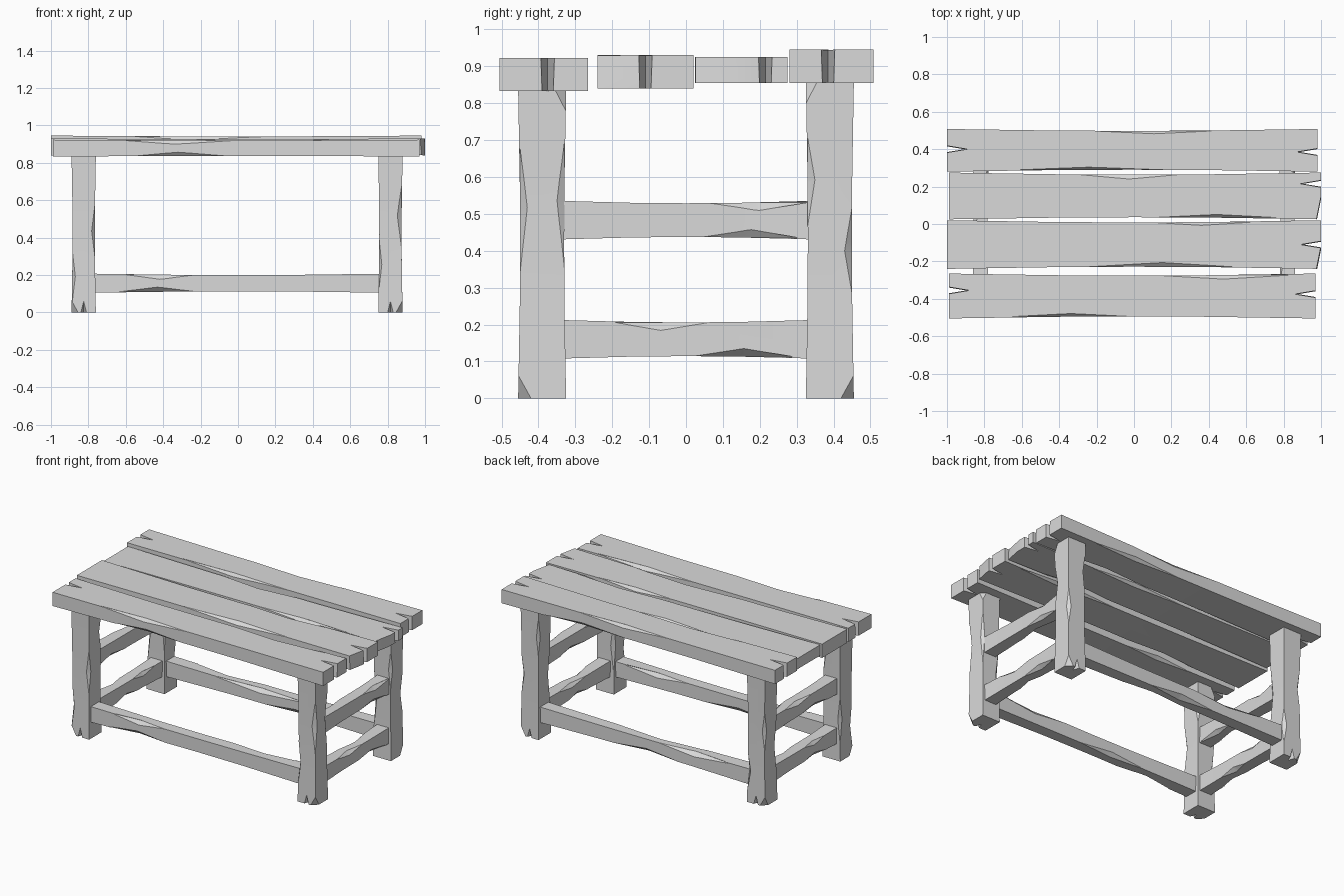
import bpy
import bmesh
import math
import random

cube = bpy.data.objects.get("Cube")
if cube:
    bpy.data.objects.remove(cube, do_unlink=True)

random.seed(4)

grey = bpy.data.materials.new("pale grey wood")
grey.use_nodes = True
colour = (0.7, 0.7, 0.7, 1)
grey.diffuse_color = colour
grey.node_tree.nodes["Principled BSDF"].inputs["Base Color"].default_value = colour


def make_object(name, bm):
    bmesh.ops.recalc_face_normals(bm, faces=bm.faces)
    mesh = bpy.data.meshes.new(name)
    bm.to_mesh(mesh)
    bm.free()
    mesh.materials.append(grey)
    obj = bpy.data.objects.new(name, mesh)
    bpy.context.collection.objects.link(obj)
    return obj


def carve(obj, chips):
    """Cut diamond-shaped chips, each given by a centre and three half sizes."""
    bm = bmesh.new()
    for centre, size in chips:
        verts = []
        for axis in range(3):
            for sign in (-1, 1):
                point = list(centre)
                point[axis] += sign * size[axis]
                verts.append(bm.verts.new(point))
        bmesh.ops.convex_hull(bm, input=verts)
    cutter = make_object("chip_cutter", bm)
    cutter.hide_render = True
    modifier = obj.modifiers.new("chips", 'BOOLEAN')
    modifier.operation = 'DIFFERENCE'
    modifier.solver = 'EXACT'
    modifier.use_self = True
    modifier.object = cutter
    graph = bpy.context.evaluated_depsgraph_get()
    carved = bpy.data.meshes.new_from_object(obj.evaluated_get(graph))
    obj.modifiers.clear()
    obj.data = carved
    bpy.data.objects.remove(cutter, do_unlink=True)


def place(axis, along, u, v):
    """Turn beam coordinates into x, y, z."""
    return {'x': (along, u, v), 'y': (u, along, v), 'z': (u, v, along)}[axis]


def beam(name, axis, start, end, centre, size, waist, wear, cuts=()):
    """Hew a timber that narrows to its middle, with worn long edges."""
    middle, reach = (start + end) / 2, (end - start) / 2

    def corner(f, su, sv):
        slim = 1 - waist * (1 - f * f)
        return place(axis, middle + f * reach,
                     centre[0] + su * size[0] * slim / 2,
                     centre[1] + sv * size[1] * slim / 2)

    corners = ((-1, -1), (1, -1), (1, 1), (-1, 1))
    bm = bmesh.new()
    rings = []
    for f in (-1, -0.4, 0, 0.4, 1):
        rings.append([bm.verts.new(corner(f, su, sv)) for su, sv in corners])
    for a, b in zip(rings, rings[1:]):
        for i in range(4):
            j = (i + 1) % 4
            bm.faces.new((a[i], a[j], b[j], b[i]))
    bm.faces.new(rings[0])
    bm.faces.new(rings[-1])
    obj = make_object(name, bm)

    # One long worn patch on each edge
    chips = list(cuts)
    for su, sv in corners:
        spot = corner(random.uniform(-0.6, 0.6), su, sv)
        length = reach * random.uniform(0.25, 0.45)
        depth = wear * random.uniform(0.7, 1.2)
        chips.append((spot, place(axis, length, depth, wear)))
    carve(obj, chips)

    bpy.ops.object.select_all(action='DESELECT')
    obj.select_set(True)
    bpy.context.view_layer.objects.active = obj
    bpy.ops.object.shade_smooth_by_angle(angle=math.radians(20))


# Table top planks: name, right end, left end, front, back, bottom, top, cracks
planks = (
    ("front", -0.99, 0.97, -0.505, -0.265, 0.833, 0.923,
     ((-1, -0.355), (1, -0.375))),
    ("middle_front", -1, 1, -0.24, 0.02, 0.84, 0.93, ((1, -0.11),)),
    ("middle_back", -0.99, 1, 0.025, 0.275, 0.855, 0.925, ((1, 0.215),)),
    ("back", -1, 0.98, 0.28, 0.508, 0.855, 0.945, ((-1, 0.4), (1, 0.385))),
)
for name, right, left, front, back, bottom, top, cracks in planks:
    # V-shaped cracks run in from the plank ends
    cuts = []
    for sign, y in cracks:
        tip = left if sign > 0 else right
        cuts.append(((tip + sign * 0.01, y, top), (0.12, 0.02, 0.6)))
    # Middle boards have one end hewn at a slant
    if name.startswith("middle"):
        cuts.append(((left + 0.005, front, top), (0.03, 0.15, 0.6)))
    beam(f"{name}_plank", 'x', right, left,
         ((front + back) / 2, (bottom + top) / 2),
         (back - front, top - bottom), 0.09, 0.02, cuts)

sides = ((-1, "right"), (1, "left"))
ends = ((-1, "front"), (1, "back"))

# Legs with chipped feet, reaching up to the underside of the planks
for sx, side in sides:
    for sy, end in ends:
        x, y = sx * 0.82 - 0.005, sy * 0.39
        height = 0.857 if sy > 0 else 0.836
        half = 0.065
        foot = (x + sx * half, y + sy * half, 0)
        shoulder = (x + sx * half, y - sy * half, height)
        split = (x, y + sy * half, 0)
        cuts = [(foot, (0.035, 0.035, 0.065)),
                (shoulder, (0.03, 0.03, 0.06)),
                (split, (0.015, 0.04, 0.06))]
        beam(f"{end}_{side}_leg", 'z', 0, height, (x, y),
             (half * 2, half * 2), 0.08, 0.02, cuts)

# Long stretchers joining the legs at the front and back
for sy, end in ends:
    beam(f"{end}_stretcher", 'x', -0.79, 0.79, (sy * 0.39, 0.156),
         (0.085, 0.102), 0.15, 0.025)

# Lower and upper rails at each end of the table
for sx, side in sides:
    for level, z in (("lower", 0.16), ("upper", 0.483)):
        beam(f"{side}_{level}_rail", 'y', -0.35, 0.35, (sx * 0.82, z),
             (0.085, 0.105), 0.13, 0.022)
